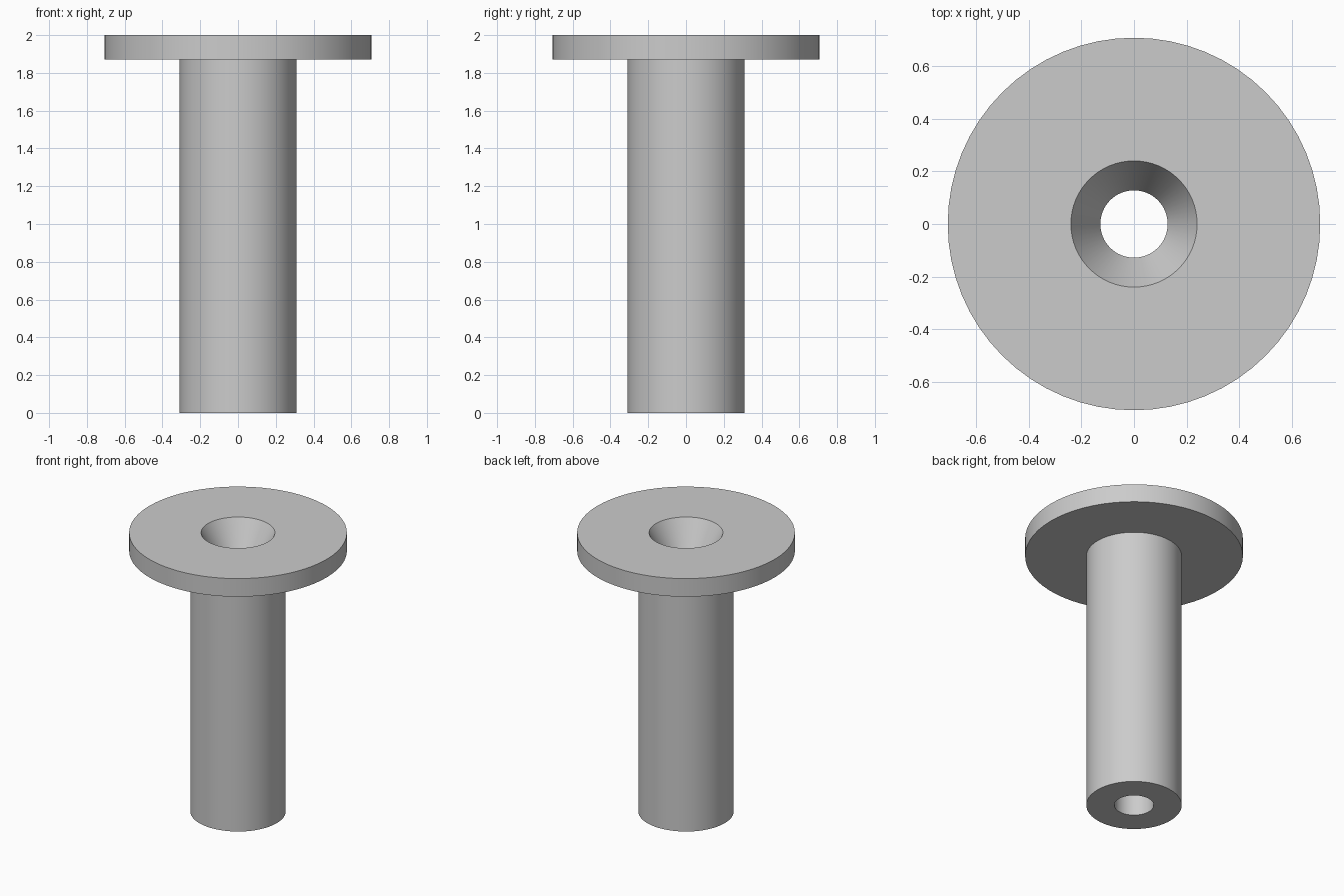
import bpy
import bmesh
import math

cube = bpy.data.objects.get("Cube")
if cube:
    bpy.data.objects.remove(cube, do_unlink=True)

SEGMENTS = 64

# Plain grey material
grey = bpy.data.materials.new("plain_grey")
grey.use_nodes = True
colour = (0.6, 0.6, 0.6, 1.0)
grey.diffuse_color = colour
grey.node_tree.nodes["Principled BSDF"].inputs["Base Color"].default_value = colour


def lathe(name, profile):
    """Revolve a closed (radius, height) profile around the z axis."""
    bm = bmesh.new()
    rings = []
    for radius, height in profile:
        ring = []
        for i in range(SEGMENTS):
            a = math.tau * i / SEGMENTS
            ring.append(bm.verts.new((radius * math.cos(a), radius * math.sin(a), height)))
        rings.append(ring)
    for k, low in enumerate(rings):
        high = rings[(k + 1) % len(rings)]
        for i in range(SEGMENTS):
            j = (i + 1) % SEGMENTS
            bm.faces.new((low[i], low[j], high[j], high[i]))
    bmesh.ops.recalc_face_normals(bm, faces=bm.faces)
    mesh = bpy.data.meshes.new(name)
    bm.to_mesh(mesh)
    bm.free()
    mesh.materials.append(grey)
    obj = bpy.data.objects.new(name, mesh)
    bpy.context.collection.objects.link(obj)
    bpy.ops.object.select_all(action="DESELECT")
    obj.select_set(True)
    bpy.context.view_layer.objects.active = obj
    bpy.ops.object.shade_smooth_by_angle(angle=math.radians(25))
    return obj


# Flanged sleeve: shaft, flange, countersink and through bore in one profile
shaft, flange, bore, sink = 0.31, 0.708, 0.128, 0.24
top, flange_base, sink_base = 2.0, 1.87, 1.8
lathe("flanged_sleeve", [
    (bore, 0), (shaft, 0),
    (shaft, flange_base), (flange, flange_base),
    (flange, top), (sink, top),
    (bore, sink_base),
])
